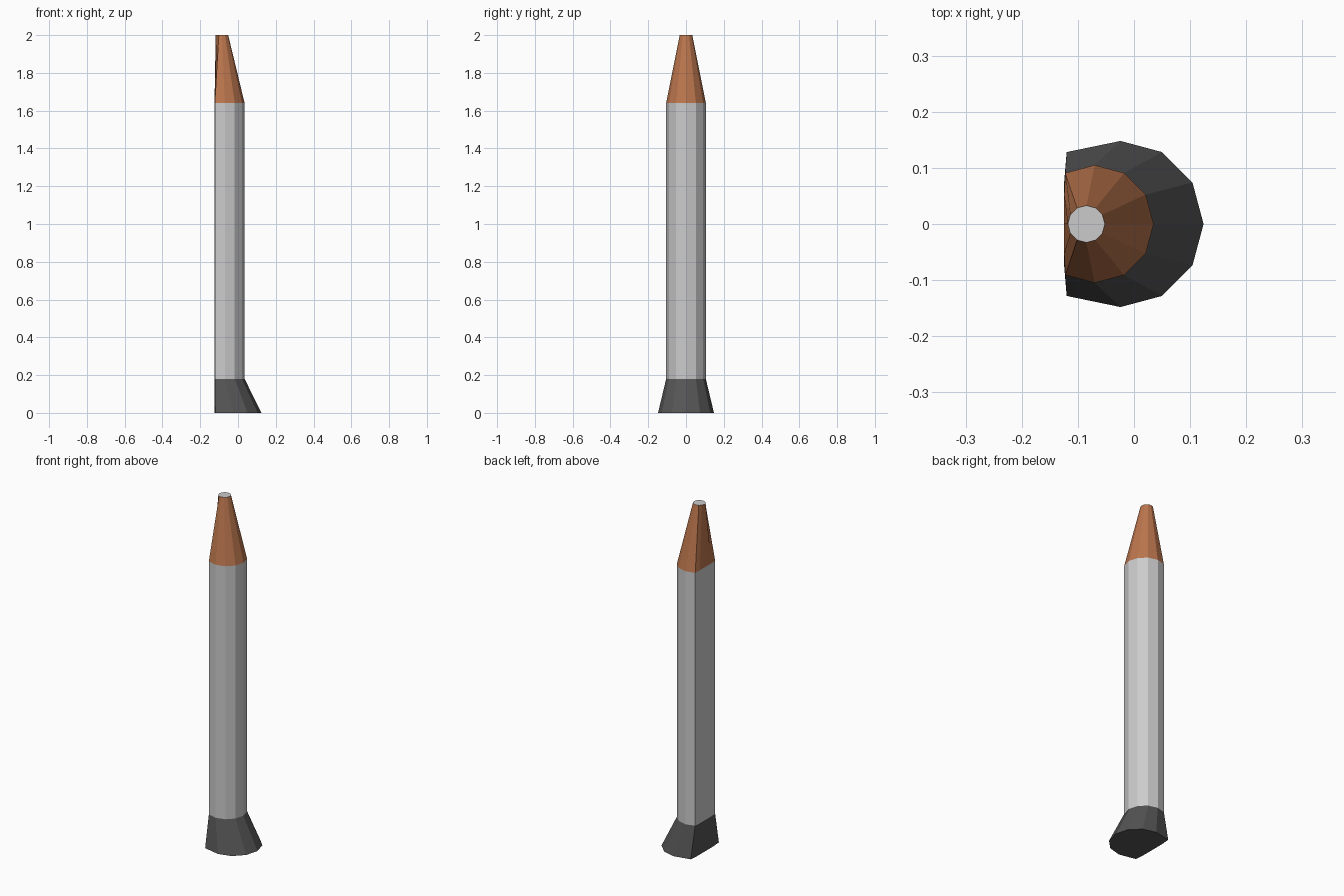
import bpy, math

if "Cube" in bpy.data.objects:
    bpy.data.objects.remove(bpy.data.objects["Cube"])

SIDES = 12
WALL_X = -0.1245   # flat side of the booster


def ring(cx, radius, z, left=None):
    """12-sided ring; the side facing -x is flattened against the wall plane."""
    pts = []
    for i in range(SIDES):
        a = 2 * math.pi * i / SIDES
        x, y = cx + radius * math.cos(a), radius * math.sin(a)
        if left is not None and i in (4, 8):
            x = left
        pts.append((max(x, WALL_X), y, z))
    return pts


def material(name, rgb):
    mat = bpy.data.materials.new(name)
    mat.diffuse_color = (*rgb, 1)
    mat.use_nodes = True
    mat.node_tree.nodes["Principled BSDF"].inputs["Base Color"].default_value = mat.diffuse_color
    return mat


def loft(name, low, high, mats=(), cap_low=False, cap_high=False):
    """Flat-sided section between two rings, with optional end caps."""
    n = SIDES
    faces = [(i, (i + 1) % n, n + (i + 1) % n, n + i) for i in range(n)]
    if cap_low:
        faces.append(tuple(reversed(range(n))))
    if cap_high:
        faces.append(tuple(range(n, 2 * n)))
    mesh = bpy.data.meshes.new(name)
    mesh.from_pydata(low + high, [], faces)
    for m in mats:
        mesh.materials.append(m)
    if cap_high and len(mats) > 1:
        mesh.polygons[len(faces) - 1].material_index = 1
    obj = bpy.data.objects.new(name, mesh)
    bpy.context.collection.objects.link(obj)
    return obj


brown = material("brown", (0.5, 0.18, 0.075))
dark = material("dark_grey", (0.09, 0.09, 0.09))
grey = material("light_grey", (0.8, 0.8, 0.8))

# Shared rings
base_ring = ring(-0.024, 0.148, 0.0, left=-0.12)
body_low = ring(-0.07, 0.105, 0.18)
body_high = ring(-0.07, 0.105, 1.64)
tip_ring = ring(-0.085, 0.033, 2.0)

# Flared skirt, straight casing and leaning nose with a blunt grey tip
loft("base_skirt", base_ring, body_low, (dark,), cap_low=True)
loft("body_casing", body_low, body_high)
loft("nose_cone", body_high, tip_ring, (brown, grey), cap_high=True)
